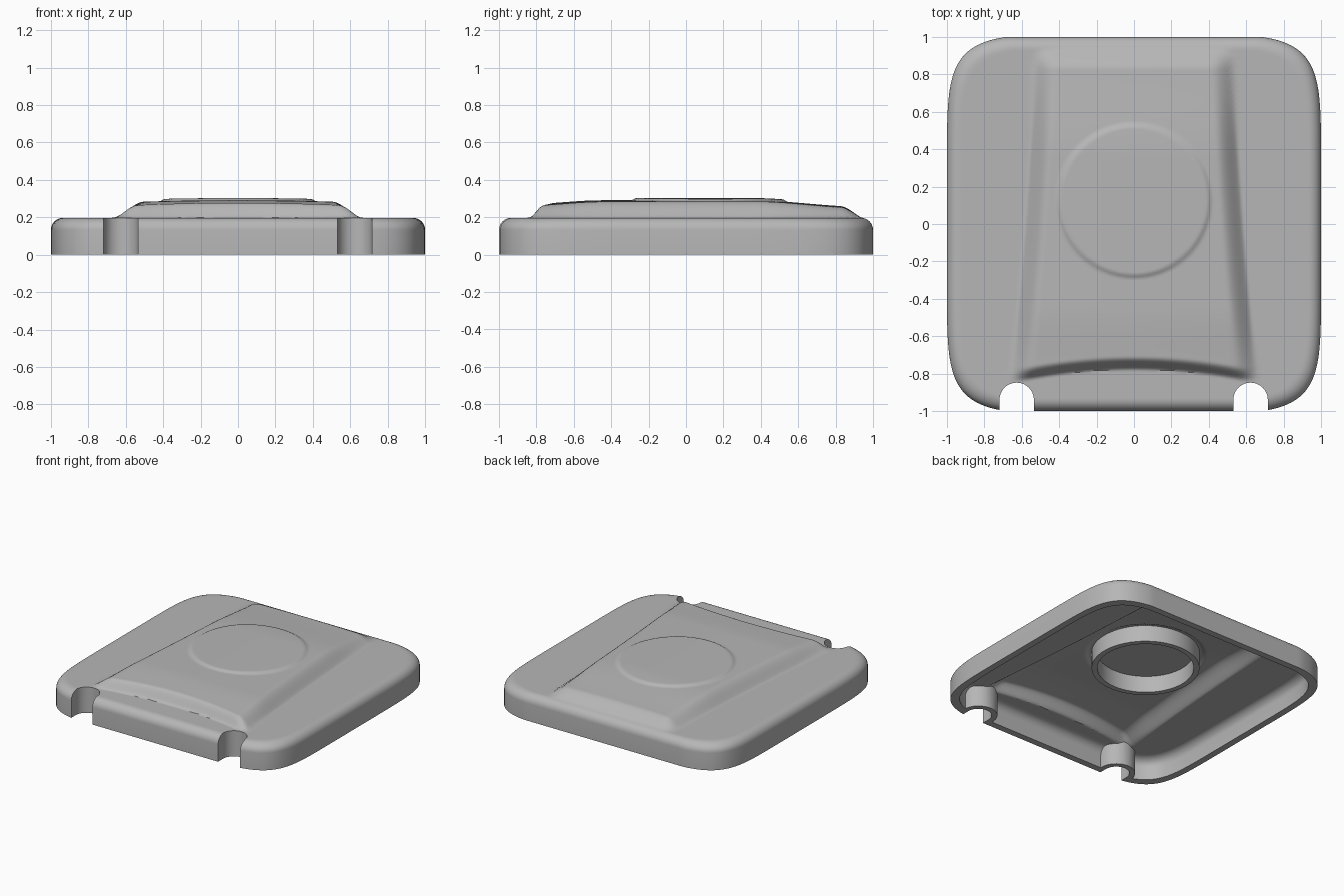
import bpy, bmesh, math
from math import pi, sin, cos

cube = bpy.data.objects.get("Cube")
if cube:
    bpy.data.objects.remove(cube, do_unlink=True)

grey = bpy.data.materials.new("plain_grey")
grey.use_nodes = True
grey.diffuse_color = (0.47, 0.47, 0.47, 1)
grey.node_tree.nodes["Principled BSDF"].inputs["Base Color"].default_value = (0.47, 0.47, 0.47, 1)

RIM, ROUND, WALL = 0.197, 0.065, 0.05
DISC_Y = 0.125
SEGS = 288


def ramp(d, width, power=1.0):
    t = min(max(d / width, 0), 1) ** power
    return t * t * (3 - 2 * t)


def outline(a):
    """Soft square with flattened front and back edges."""
    c, s = cos(a), sin(a)
    r = 1 / (abs(c) ** 6 + abs(s) ** 7 + 1e-9) ** (1 / 6.5)
    for _ in range(12):
        r /= (abs(r * c) ** 6 + abs(r * s / 1.015) ** 7) ** (1 / 6.5)
    return r * c, max(-1, min(1, r * s))


def height(x, y):
    """Rim level plus the flared raised panel and its shallow disc."""
    half_width = 0.585 - 0.075 * y + 0.02 * y * y
    side = ramp(half_width - abs(x), 0.12, 0.75)
    front = ramp(y + 0.78 + 0.06 * (x / 0.6) ** 2, 0.07, 0.8)
    back = ramp(0.945 - y, 0.12, 0.8)
    crown = 0.094 - 0.03 * x * x - 0.035 * ramp(y - 0.35, 0.6) - 0.02 * ramp(-0.45 - y, 0.4)
    disc = 0.012 * ramp(0.42 - math.hypot(x, y - DISC_Y), 0.03)
    return RIM + side * front * back * crown + disc


def make_object(name, bm):
    bmesh.ops.recalc_face_normals(bm, faces=bm.faces[:])
    mesh = bpy.data.meshes.new(name)
    bm.to_mesh(mesh)
    bm.free()
    mesh.materials.append(grey)
    obj = bpy.data.objects.new(name, mesh)
    bpy.context.collection.objects.link(obj)
    return obj


def domed_block(name, scale, drop, bottom):
    """Solid with the soft-square outline and the sculpted top."""
    bm = bmesh.new()
    levels = [(0, None)]
    levels += [(ROUND * (1 - cos(i * pi / 16)), ROUND * (1 - sin(i * pi / 16))) for i in range(9)]
    levels += [(ROUND + (0.97 - ROUND) * i / 90, 0) for i in range(1, 91)]
    edge = [outline(2 * pi * i / SEGS) for i in range(SEGS)]
    rings = []
    for inset, sink in levels:
        k = scale * (1 - inset)
        ring = []
        for x, y in edge:
            z = bottom if sink is None else height(x * k, y * k) - sink - drop
            ring.append(bm.verts.new((x * k, y * k, z)))
        rings.append(ring)
    for lower, upper in zip(rings, rings[1:]):
        for i in range(SEGS):
            j = (i + 1) % SEGS
            bm.faces.new((lower[i], lower[j], upper[j], upper[i]))
    bm.faces.new(rings[-1])
    bm.faces.new(rings[0][::-1])
    return make_object(name, bm)


def notch_cutter(name, x, radius):
    """Upright U-shaped prism opening towards the front."""
    bm = bmesh.new()
    points = [(x + radius * cos(i * pi / 24), -0.94 + radius * sin(i * pi / 24)) for i in range(25)]
    points += [(x - radius, -1.2), (x + radius, -1.2)]
    face = bm.faces.new([bm.verts.new((px, py, -0.2)) for px, py in points])
    top = bmesh.ops.extrude_face_region(bm, geom=[face])["geom"]
    bmesh.ops.translate(bm, vec=(0, 0, 0.8), verts=[v for v in top if isinstance(v, bmesh.types.BMVert)])
    obj = make_object(name, bm)
    obj.hide_render = True
    return obj


def subtract(target, cutter):
    mod = target.modifiers.new("cut", "BOOLEAN")
    mod.operation = "DIFFERENCE"
    mod.solver = "EXACT"
    mod.object = cutter
    bpy.context.view_layer.objects.active = target
    bpy.ops.object.modifier_apply(modifier=mod.name)
    bpy.data.objects.remove(cutter, do_unlink=True)


def smooth(obj):
    bpy.ops.object.select_all(action="DESELECT")
    obj.select_set(True)
    bpy.context.view_layer.objects.active = obj
    bpy.ops.object.shade_smooth_by_angle(angle=math.radians(35))


# Hollow lid: the cavity keeps a wall around both front notches
lid = domed_block("lid_shell", 1.0, 0.0, 0.0)
cavity = domed_block("cavity_cutter", 1 - WALL, 0.035, -0.05)
for x in (-0.627, 0.623):
    subtract(cavity, notch_cutter("notch_wall_cutter", x, 0.092 + WALL * 0.8))
subtract(lid, cavity)
for x in (-0.627, 0.623):
    subtract(lid, notch_cutter("notch_cutter", x, 0.092))
smooth(lid)

# Round collar hanging under the raised disc
bm = bmesh.new()
profile = [(0.335, 0.14), (0.375, 0.14), (0.375, 0.27), (0.335, 0.27)]
verts = [bm.verts.new((r, 0, z)) for r, z in profile]
edges = [bm.edges.new((verts[i], verts[(i + 1) % 4])) for i in range(4)]
bmesh.ops.spin(bm, geom=verts + edges, cent=(0, 0, 0), axis=(0, 0, 1), angle=2 * pi, steps=64, use_merge=True)
bmesh.ops.remove_doubles(bm, verts=bm.verts[:], dist=0.0001)
collar = make_object("underside_collar", bm)
collar.location.y = DISC_Y
smooth(collar)
